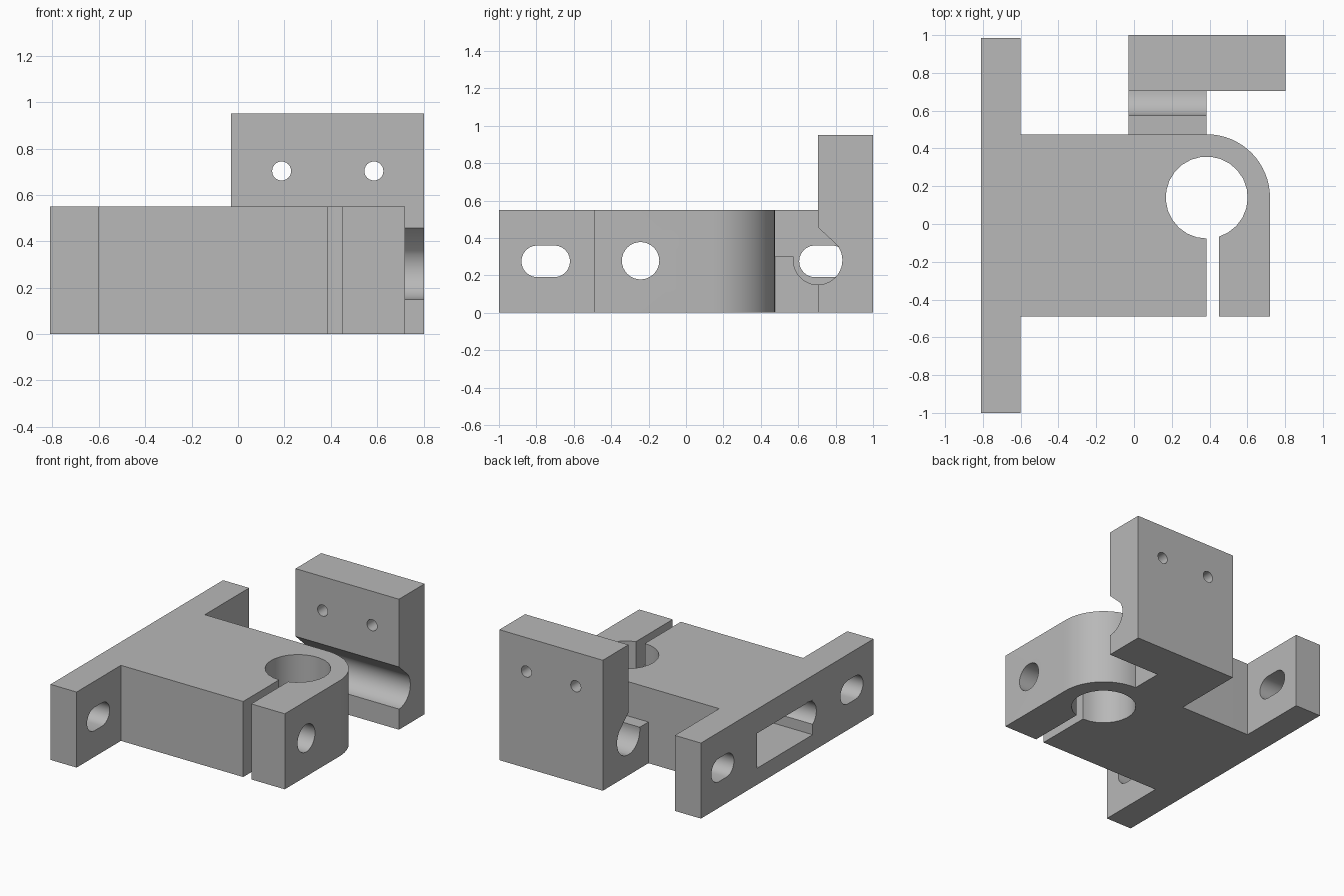
import bpy, bmesh
from math import radians, cos, sin
from mathutils import Vector

if "Cube" in bpy.data.objects:
    bpy.data.objects.remove(bpy.data.objects["Cube"])

grey = bpy.data.materials.new("plain_grey")
grey.use_nodes = True
colour = (0.48, 0.48, 0.48, 1)
grey.diffuse_color = colour
grey.node_tree.nodes["Principled BSDF"].inputs["Base Color"].default_value = colour


def arc(cx, cy, r, start, end, n):
    """Points on an arc, angles in degrees."""
    angles = [radians(start + (end - start) * i / n) for i in range(n + 1)]
    return [(cx + r * cos(a), cy + r * sin(a)) for a in angles]


def rect(a0, a1, b0, b1):
    return [(a0, b0), (a1, b0), (a1, b1), (a0, b1)]


def circle(cx, cy, r, n=32):
    return arc(cx, cy, r, 0, 360, n)[:-1]


def extrude(name, points, axis, lo, hi):
    """Extrude a profile along an axis; the profile uses the other two axes in order."""
    def place(p, h):
        v = list(p)
        v.insert("xyz".index(axis), h)
        return Vector(v)
    bm = bmesh.new()
    face = bm.faces.new([bm.verts.new(place(p, lo)) for p in points])
    new = bmesh.ops.extrude_face_region(bm, geom=[face])["geom"]
    moved = [v for v in new if isinstance(v, bmesh.types.BMVert)]
    bmesh.ops.translate(bm, verts=moved, vec=place((0, 0), hi - lo))
    bmesh.ops.recalc_face_normals(bm, faces=bm.faces)
    mesh = bpy.data.meshes.new(name)
    bm.to_mesh(mesh)
    bm.free()
    mesh.materials.append(grey)
    ob = bpy.data.objects.new(name, mesh)
    bpy.context.collection.objects.link(ob)
    return ob


def activate(ob):
    bpy.ops.object.select_all(action='DESELECT')
    ob.select_set(True)
    bpy.context.view_layer.objects.active = ob


def cut(ob, points, axis, lo, hi):
    """Subtract an extruded profile from an object."""
    cutter = extrude("cutter", points, axis, lo, hi)
    cutter.hide_render = True
    mod = ob.modifiers.new("cut", 'BOOLEAN')
    mod.operation = 'DIFFERENCE'
    mod.solver = 'EXACT'
    mod.object = cutter
    activate(ob)
    bpy.ops.object.modifier_apply(modifier=mod.name)
    bpy.data.objects.remove(cutter)


# Clamp body with its mounting plate, round corner, bore and slit
outline = [(-0.81, -1), (-0.6, -1), (-0.6, -0.49), (0.385, -0.49)]
outline += arc(0.385, 0.14, 0.217, 270, -55 - 18, 24)[:-1]
outline += [(0.45, -0.067), (0.45, -0.49), (0.72, -0.49)]
outline += arc(0.385, 0.14, 0.335, 0, 90, 16)
outline += [(-0.6, 0.475), (-0.6, 0.985), (-0.81, 0.985)]
clamp = extrude("clamp_body", outline, "z", 0, 0.55)

# Slotted screw holes at both ends of the plate
for y in (-0.75, 0.735):
    slot = arc(y + 0.045, 0.275, 0.085, -90, 90, 12) + arc(y - 0.045, 0.275, 0.085, 90, 270, 12)
    cut(clamp, slot, "x", -1, -0.5)

# Pocket in the plate side, and clamping screw hole through the body
cut(clamp, rect(-0.3, 0.34, 0.12, 0.374), "x", -1, 0.0)
cut(clamp, circle(-0.243, 0.278, 0.1), "x", -1, 1)

# Upright block with a groove along its front and two screw holes
groove = arc(0.705, 0.281, 0.131, -90, 37, 14)
block = extrude("upright_block",
                [(0.705, 0)] + groove + [(0.705, 0.457), (0.705, 0.95), (1, 0.95), (1, 0)],
                "x", -0.03, 0.803)
for x in (0.188, 0.586):
    cut(block, circle(x, 0.703, 0.041, 24), "y", 0.5, 1.2)

# Arm joining the block to the clamp, carrying the front half of the groove
arm = extrude("connecting_arm",
              [(0.475, 0), (0.705, 0)] + arc(0.705, 0.281, 0.131, 270, 171.5, 12) + [(0.475, 0.3)],
              "x", -0.03, 0.385)

for ob in (clamp, block, arm):
    activate(ob)
    bpy.ops.object.shade_smooth_by_angle(angle=radians(30))
